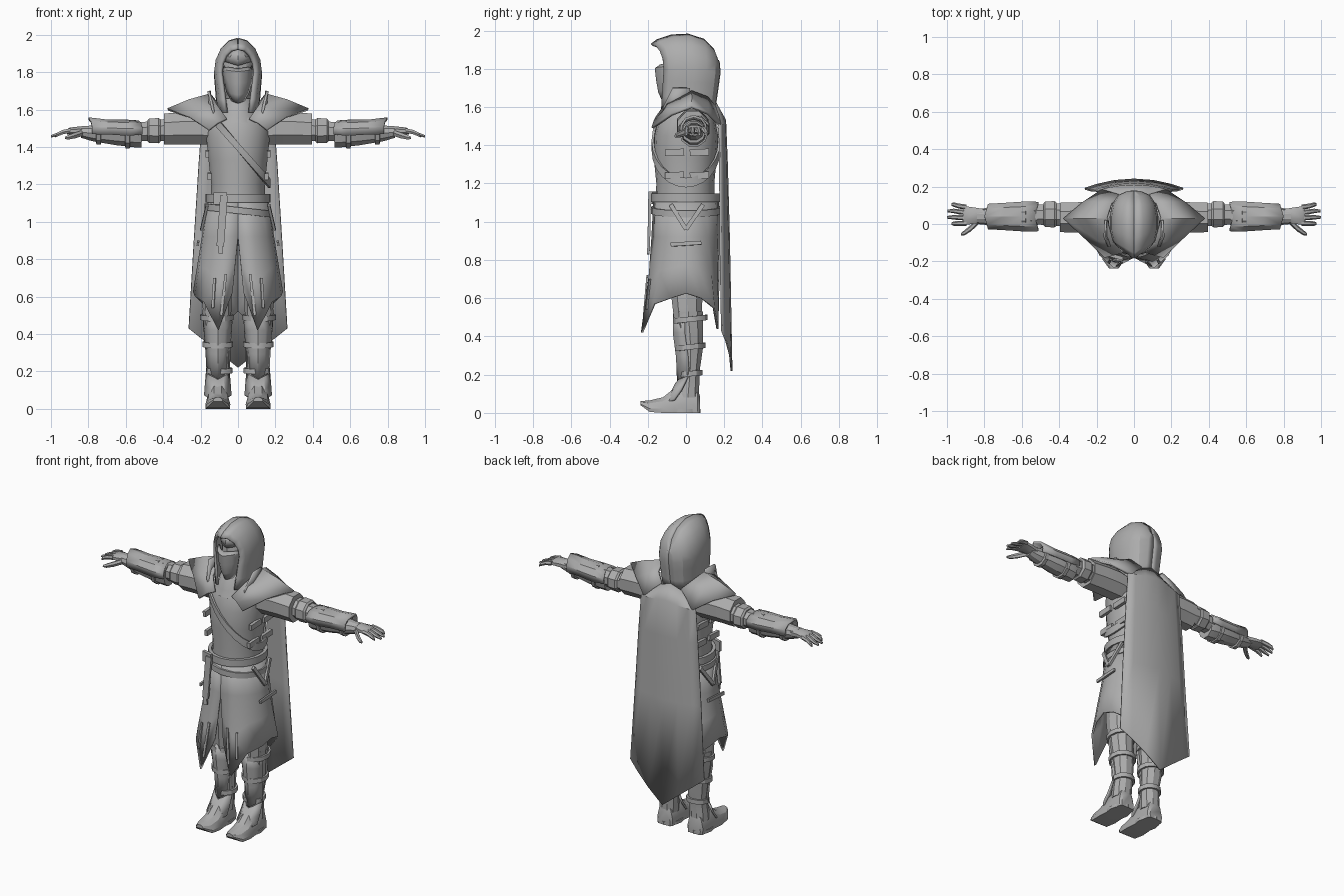
import bpy, bmesh, math
from mathutils import Vector

grey = bpy.data.materials.new("plain_grey")
grey.diffuse_color = (0.42, 0.42, 0.42, 1)


def finish(name, bm, mirror=False, thick=0.0, angle=30):
    bmesh.ops.recalc_face_normals(bm, faces=bm.faces)
    me = bpy.data.meshes.new(name)
    bm.to_mesh(me)
    bm.free()
    ob = bpy.data.objects.new(name, me)
    bpy.context.collection.objects.link(ob)
    me.materials.append(grey)
    bpy.ops.object.select_all(action='DESELECT')
    ob.select_set(True)
    bpy.context.view_layer.objects.active = ob
    bpy.ops.object.shade_smooth_by_angle(angle=math.radians(angle))
    if thick:
        m = ob.modifiers.new("thickness", 'SOLIDIFY')
        m.thickness, m.offset = thick, 0
    if mirror:
        ob.modifiers.new("mirror", 'MIRROR')
    return ob


def loft(name, rings, closed=True, caps=True, loop=False, **kw):
    """Skin a list of equal length point rings."""
    bm = bmesh.new()
    vs = [[bm.verts.new(p) for p in r] for r in rings]
    n = len(vs[0])
    pairs = list(zip(vs, vs[1:])) + ([(vs[-1], vs[0])] if loop else [])
    for a, b in pairs:
        for i in range(n if closed else n - 1):
            j = (i + 1) % n
            bm.faces.new((a[i], a[j], b[j], b[i]))
    if caps and closed and not loop:
        bm.faces.new(vs[0])
        bm.faces.new(vs[-1])
    return finish(name, bm, **kw)


def ring(axis, pos, u, v, ru, rv, n=10, turn=0.0):
    """Ellipse across an axis; u, v are its centre on the other two axes."""
    out = []
    for i in range(n):
        a = 2 * math.pi * (i + turn) / n
        p, q = u + ru * math.cos(a), v + rv * math.sin(a)
        out.append({'x': (pos, p, q), 'y': (p, pos, q), 'z': (p, q, pos)}[axis])
    return out


def band(name, z, rx, ry, cx=0, cy=0, h=.035, t=.014, sx=0, sy=0, n=24, mirror=False):
    """Belt around a vertical body, optionally tilted."""
    rings = []
    for i in range(n):
        c, s = math.cos(2 * math.pi * i / n), math.sin(2 * math.pi * i / n)
        zz = z + sx * c * rx + sy * s * ry
        rings.append([(cx + (rx + d) * c, cy + (ry + d) * s, zz + k * h / 2)
                      for d, k in ((0, -1), (t, -1), (t, 1), (0, 1))])
    return loft(name, rings, loop=True, mirror=mirror)


def bar(name, p, q, w, t, out, mirror=False):
    """Flat strap from p to q, facing the direction out."""
    p, q, out = Vector(p), Vector(q), Vector(out).normalized()
    side = (q - p).cross(out).normalized() * w / 2
    o = out * t / 2
    return loft(name, [[e - side - o, e + side - o, e + side + o, e - side + o]
                       for e in (p, q)], mirror=mirror)


def lerp(a, b, t):
    return Vector(a).lerp(Vector(b), t)


# Torso: height, half width, front, back
body = [(.95, .15, -.155, .145), (1.1, .15, -.16, .15), (1.2, .145, -.155, .148), (1.33, .16, -.168, .16),
        (1.45, .172, -.165, .168), (1.54, .165, -.145, .15), (1.6, .11, -.115, .13)]
loft("torso", [ring('z', z, 0, (f + b) / 2, w, (b - f) / 2, 18, .5) for z, w, f, b in body])
loft("neck_wrap", [ring('z', z, 0, y, w, d, 14) for z, w, y, d in
                   ((1.53, .14, 0, .155), (1.57, .12, .005, .145), (1.62, .098, .0, .125), (1.66, .085, .01, .105))])

# Chest sash and side bands
band("chest_sash", 1.4, .163, .168, h=.05, t=.012, sx=-1.2)
for z, w in ((1.36, .162), (1.24, .15)):
    for y in (-.06, .07):
        bar("side_buckle", (w + .003, y - .05, z), (w + .003, y + .05, z + .005), .035, .02, (1, 0, 0), True)

# Belts, hanging belt end, hip straps
band("upper_belt", 1.125, .153, .162, h=.045, t=.02)
band("lower_belt", 1.06, .162, .165, h=.035, t=.018, sx=-.12)
bar("belt_buckle", (-.13, -.165, 1.125), (-.06, -.185, 1.125), .065, .02, (0, -1, 0))
bar("hanging_strap", (-.075, -.19, 1.14), (-.095, -.195, .87), .04, .014, (0, -1, 0))
bar("strap_tip", (-.095, -.195, .87), (-.092, -.198, .83), .025, .014, (0, -1, 0))
for a, b in ((-.08, .0), (.09, .0)):
    bar("hip_strap", (.165, a, 1.09), (.195, b, .96), .022, .014, (1, 0, 0), True)

# Split skirt: angle from the front, then the hem point
hem = [(0, .03, -.19, .62), (28, .105, -.23, .42), (52, .18, -.165, .57), (75, .225, -.08, .60), (90, .235, 0, .625),
       (105, .225, .08, .60), (130, .175, .145, .55), (155, .09, .165, .44), (180, 0, .165, .52)]
rows = [[], [], [], []]
for deg, x, y, z in hem:
    s, c = math.sin(math.radians(deg)), math.cos(math.radians(deg))
    top, hip = (.158 * s, -.165 * c, 1.11), (.187 * s, -.175 * c, .92)
    for r, p in zip(rows, (top, hip, lerp(hip, (x, y, z), .5), (x, y, z))):
        r.append(p)
loft("skirt", rows, closed=False, thick=.012, mirror=True)
bar("panel_trim", (.065, -.203, .72), (.09, -.222, .50), .014, .008, (0, -1, 0), True)
bar("panel_edge", (.125, -.19, .70), (.135, -.207, .54), .014, .008, (.4, -1, 0), True)
bar("hip_seam", (.214, -.08, .88), (.214, .08, .89), .02, .012, (1, 0, .1), True)

# Legs and boots
loft("thigh", [ring('z', z, x, y, w, d, 10) for z, x, y, w, d in
               ((.98, .08, 0, .07, .11), (.75, .1, 0, .08, .1), (.6, .112, .005, .078, .085), (.48, .112, .01, .075, .075))],
     mirror=True)
loft("boot_shaft", [ring('z', z, x, y, w, d, 10) for z, x, y, w, d in
                    ((.53, .113, .012, .077, .08), (.44, .113, .018, .073, .074), (.34, .108, .025, .068, .067),
                     (.22, .1, .022, .058, .052), (.14, .105, .015, .06, .057), (.08, .108, .01, .06, .062))], mirror=True)
foot = [(.072, .045, 0, .09), (.06, .055, 0, .13), (-.0, .06, 0, .16), (-.06, .062, 0, .13), (-.12, .067, 0, .082),
        (-.19, .06, .005, .065), (-.238, .025, .04, .062)]
loft("boot_foot", [[(.108 + w * k, y, lo + (hi - lo) * v) for k, v in
                    ((-.95, 0), (.95, 0), (1, .3), (.75, .75), (.3, 1), (-.3, 1), (-.75, .75), (-1, .3))]
                   for y, w, lo, hi in foot], mirror=True)
loft("boot_sole", [ring('z', z, .108, -.012, .066, .088, 12) for z in (0, .02)], mirror=True)
for z, w, d, x in ((.49, .077, .078, .113), (.345, .069, .068, .108), (.205, .058, .053, .1)):
    band("boot_strap", z, w, d, x, .022, .028, .012, sy=.12, n=12, mirror=True)

# Shin guard with pointed knee and ankle edges
shin = [(.47, .52, .073, -.062), (.42, .42, .07, -.062), (.3, .29, .06, -.045), (.20, .16, .055, -.04)]
loft("shin_guard", [[(.108 + w * k, y + .055 * k * k, ze + (zm - ze) * (1 - abs(k))) for k in (-1, -.5, 0, .5, 1)]
                    for ze, zm, w, y in shin], closed=False, thick=.014, mirror=True)
loft("ankle_cuff", [[(.108 + w * k, y + .06 * k * k, z - .035 * (1 - abs(k))) for k in (-1, -.5, 0, .5, 1)]
                    for z, w, y in ((.19, .06, -.05), (.12, .066, -.085), (.07, .07, -.12))],
     closed=False, thick=.012, mirror=True)

# Arms: sleeve, elbow wraps, bracer
loft("sleeve", [ring('x', x, .035, z, d, h, 8, .5) for x, z, d, h in
                ((.12, 1.49, .085, .085), (.2, 1.5, .09, .095), (.30, 1.5, .088, .093), (.395, 1.495, .085, .09))], mirror=True)
loft("elbow_sleeve", [ring('x', x, .05, z, d, h, 8, .5) for x, z, d, h in
                      ((.38, 1.49, .065, .065), (.44, 1.488, .065, .06), (.5, 1.483, .058, .055), (.56, 1.48, .06, .06))],
     mirror=True)
loft("elbow_wrap", [ring('x', x, .052, 1.487, d, h, 8, .5) for x, d, h in
                    ((.415, .068, .066), (.425, .076, .073), (.475, .074, .07), (.485, .062, .06))], mirror=True)
loft("forearm", [ring('x', x, .04, z, d, h, 10) for x, z, d, h in
                 ((.515, 1.465, .062, .072), (.55, 1.468, .07, .074), (.65, 1.468, .066, .062),
                  (.77, 1.472, .052, .045), (.80, 1.475, .044, .04), (.84, 1.48, .04, .032))], mirror=True)
plate = ((.53, 1.485, .075, .05), (.60, 1.48, .077, .06), (.7, 1.485, .07, .055), (.80, 1.49, .064, .062))
loft("bracer_plate", [[(x - .02 * abs(math.cos(a)), .04 + d * math.cos(a), z + h * math.sin(a))
                       for a in [math.radians(k) for k in (-20, 15, 50, 90, 130, 165, 200)]]
                      for x, z, d, h in plate], closed=False, thick=.013, mirror=True)
for x, d, h in ((.59, .071, .073), (.745, .057, .053)):
    loft("bracer_strap", [ring('x', x + o, .04, 1.468, d + e, h + e, 10) for o, e in
                          ((-.014, -.006), (-.011, .006), (.011, .006), (.014, -.006))], mirror=True)

# Hands
loft("palm", [ring('x', x, .045, z, d, h, 8, .5) for x, z, d, h in
              ((.80, 1.48, .038, .03), (.85, 1.485, .046, .026), (.90, 1.485, .054, .02), (.915, 1.48, .05, .014))], mirror=True)
for y, tip, end in ((.09, .975, .104), (.062, .997, .07), (.033, 1.0, .036), (.004, .975, .002)):
    loft("finger", [ring('x', x, yy, z, r, r, 6) for x, yy, z, r in
                    ((.895, y, 1.487, .014), (.935, lerp((y, 0, 0), (end, 0, 0), .4).x, 1.48, .0135),
                     (.965, end, 1.467, .012), (tip, end, 1.457, .007))], mirror=True)
loft("thumb", [ring('x', x, y, z, r, r, 6) for x, y, z, r in
               ((.83, .018, 1.475, .018), (.87, -.02, 1.462, .018), (.905, -.046, 1.452, .014), (.925, -.055, 1.448, .007))],
     mirror=True)

# Shoulder mantle
inner = [(.06, -.15, 1.55), (.11, -.10, 1.62), (.145, .03, 1.68), (.12, .11, 1.65), (.07, .15, 1.60)]
outer = [(.155, -.175, 1.49), (.26, -.075, 1.56), (.375, .03, 1.60), (.27, .115, 1.565), (.17, .18, 1.50)]
mid = [lerp(a, b, .5) + Vector((0, 0, .008)) for a, b in zip(inner, outer)]
loft("mantle", [inner, mid, outer], closed=False, thick=.014, mirror=True)
loft("collar_wing", [[(.12, -.12, 1.56), (.145, -.06, 1.57), (.14, .02, 1.62)],
                     [(.135, -.12, 1.6), (.157, -.07, 1.70), (.152, .02, 1.70)]], closed=False, thick=.012, mirror=True)

# Hood: arches from the face opening to the back (top y z, side x y z, bottom x y z)
arches = [(-.18, 1.925, .088, -.112, 1.80, .06, -.125, 1.585), (-.15, 1.948, .108, -.085, 1.80, .085, -.1, 1.585),
          (-.075, 1.972, .12, -.03, 1.80, .1, -.04, 1.585), (.01, 1.976, .121, .04, 1.79, .105, .03, 1.585),
          (.09, 1.95, .108, .105, 1.79, .095, .09, 1.585), (.14, 1.90, .08, .148, 1.78, .07, .125, 1.585),
          (.163, 1.84, .035, .168, 1.77, .03, .142, 1.585)]
rows = []
for ty, tz, sx, sy, sz, bx, by, bz in arches:
    half = [lerp((bx, by, bz), (sx, sy, sz), t) for t in (0, .33, .7)]
    for a in (0, 22, 45, 68, 90):
        c, s = math.cos(math.radians(a)), math.sin(math.radians(a))
        half.append(Vector((sx * c, sy + (ty - sy) * (1 - c), sz + (tz - sz) * s)))
    rows.append(half)
rows.append([Vector((0, p.y + .004, p.z)) for p in rows[-1]])
loft("hood", rows, closed=False, thick=.016, mirror=True)

# Head, mask and brow
loft("head", [ring('z', z, 0, y, w, d, 12) for z, y, w, d in
              ((1.6, 0, .06, .07), (1.68, -.015, .07, .09), (1.78, -.01, .085, .1), (1.86, -.01, .085, .1),
               (1.92, 0, .065, .08), (1.94, 0, .02, .03))])
mask = [(1.815, .074, -.135, .05), (1.80, .078, -.158, .07), (1.74, .074, -.15, .065), (1.68, .055, -.14, .055),
        (1.635, .03, -.12, .03)]
loft("face_mask", [[(w * k, y + d * k * k, z + .012 * abs(k)) for k in (-1, -.6, -.25, 0, .25, .6, 1)]
                   for z, w, y, d in mask], closed=False, thick=.012)
loft("brow_cloth", [[(w * k, y + .05 * k * k, z + rise * abs(k)) for k in (-1, -.5, 0, .5, 1)]
                    for z, w, y, rise in ((1.835, .078, -.115, .025), (1.875, .076, -.122, .01), (1.92, .05, -.115, -.02))],
     closed=False, thick=.01)

# Cape: edge height, centre height, half width, centre y, edge y
cape = [(1.57, 1.62, .13, .155, .135), (1.50, 1.53, .195, .205, .175), (1.3, 1.3, .21, .214, .178),
        (.9, .9, .235, .225, .18), (.43, .22, .263, .238, .188)]
loft("cape", [[(w * k, yc + (ye - yc) * k * k, zc + (ze - zc) * abs(k))
               for k in (-1, -.75, -.4, 0, .4, .75, 1)] for ze, zc, w, yc, ye in cape], closed=False, thick=.01)
